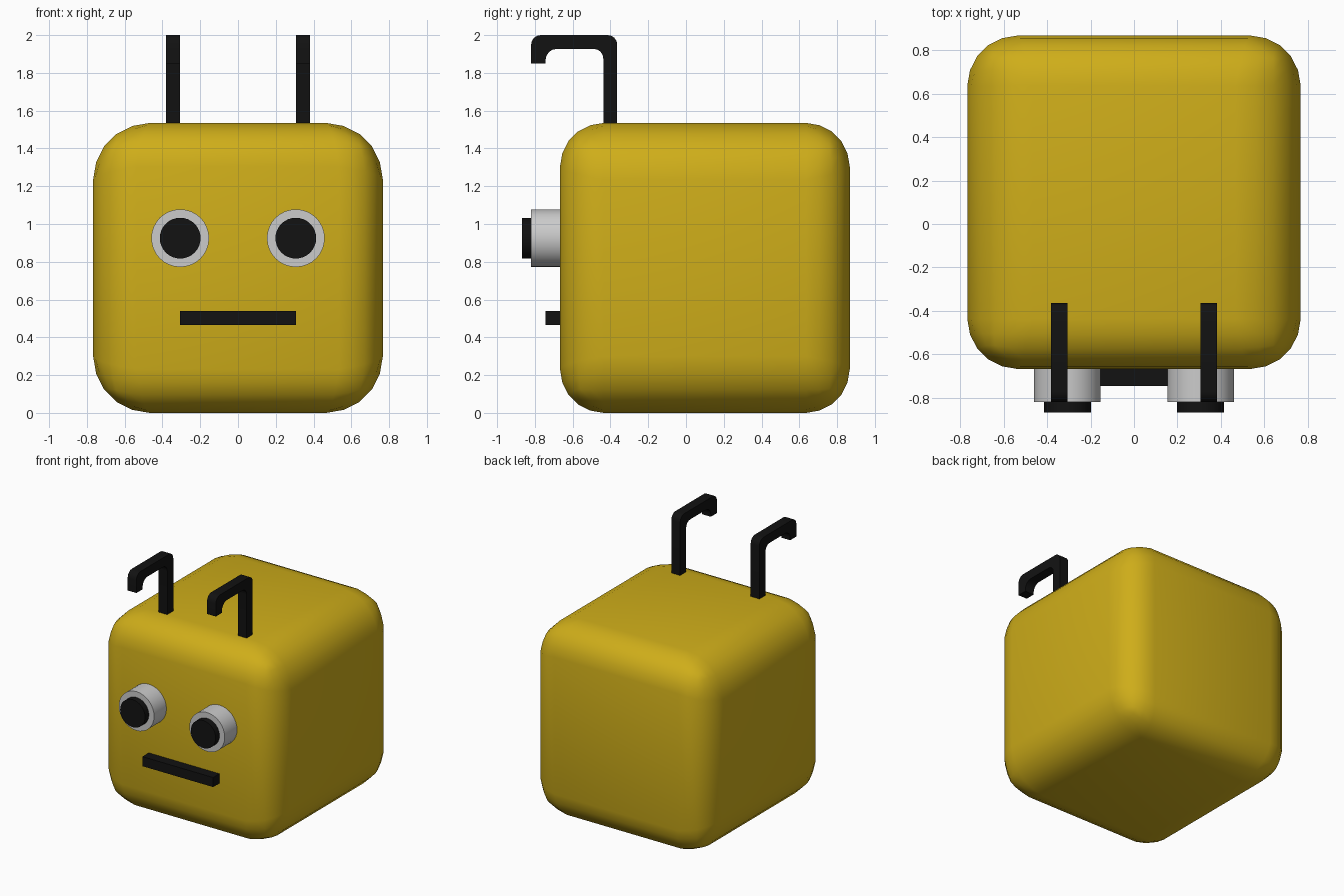
import bpy, bmesh, math
from mathutils import Matrix, Vector

if "Cube" in bpy.data.objects:
    bpy.data.objects.remove(bpy.data.objects["Cube"])


def mat(name, rgb):
    m = bpy.data.materials.new(name)
    m.diffuse_color = (*rgb, 1)
    m.use_nodes = True
    m.node_tree.nodes["Principled BSDF"].inputs["Base Color"].default_value = m.diffuse_color
    return m


YELLOW = mat("yellow", (0.62, 0.42, 0.01))
BLACK = mat("black", (0.006, 0.006, 0.006))
WHITE = mat("white", (0.8, 0.8, 0.8))


def finish(name, bm, material):
    bmesh.ops.recalc_face_normals(bm, faces=bm.faces)
    me = bpy.data.meshes.new(name)
    bm.to_mesh(me)
    bm.free()
    ob = bpy.data.objects.new(name, me)
    bpy.context.collection.objects.link(ob)
    me.materials.append(material)
    return ob


def box(name, lo, hi, material):
    bm = bmesh.new()
    lo, hi = Vector(lo), Vector(hi)
    size = hi - lo
    bmesh.ops.create_cube(bm, size=1, matrix=Matrix.Translation((lo + hi) / 2) @ Matrix.Diagonal((*size, 1)))
    return finish(name, bm, material)


def disc(name, x, z, r, y0, y1, material):
    bm = bmesh.new()
    m = Matrix.Translation((x, (y0 + y1) / 2, z)) @ Matrix.Rotation(math.pi / 2, 4, 'X')
    bmesh.ops.create_cone(bm, cap_ends=True, segments=32, radius1=r, radius2=r, depth=y1 - y0, matrix=m)
    ob = finish(name, bm, material)
    smooth(ob)
    return ob


def smooth(ob):
    bpy.ops.object.select_all(action='DESELECT')
    ob.select_set(True)
    bpy.context.view_layer.objects.active = ob
    bpy.ops.object.shade_smooth_by_angle(angle=math.radians(35))


# Head: rounded cube, front-to-back edges a little rounder
head = box("head", (-0.767, -0.667, 0), (0.767, 0.867, 1.535), YELLOW)
weights = head.data.attributes.new("bevel_weight_edge", 'FLOAT', 'EDGE')
for e in head.data.edges:
    a, b = (head.data.vertices[i].co for i in e.vertices)
    weights.data[e.index].value = 1.0 if abs(a.y - b.y) > 0.1 else 0.77
bev = head.modifiers.new("round", 'BEVEL')
bev.limit_method = 'WEIGHT'
bev.width = 0.3
bev.segments = 5
for p in head.data.polygons:
    p.use_smooth = True

# Mouth bar
box("mouth", (-0.306, -0.745, 0.465), (0.306, -0.6, 0.54), BLACK)

# Antenna side profile (y, z): a hooked bar with rounded bends
def arc(cy, cz, r, a0, a1, n=4):
    return [(cy + r * math.cos(math.radians(a0 + (a1 - a0) * i / n)),
             cz + r * math.sin(math.radians(a0 + (a1 - a0) * i / n))) for i in range(n + 1)]


profile = [(-0.364, 1.5)] + arc(-0.414, 1.95, 0.05, 0, 90) + arc(-0.77, 1.95, 0.05, 90, 180)
profile += [(-0.82, 1.85), (-0.744, 1.85)] + arc(-0.684, 1.867, 0.06, 180, 90)
profile += arc(-0.488, 1.877, 0.05, 90, 0) + [(-0.438, 1.5)]

for side, s in (("left", -1), ("right", 1)):
    # Eye and pupil
    disc(side + "_eye", s * 0.306, 0.925, 0.153, -0.82, -0.6, WHITE)
    disc(side + "_pupil", s * 0.306, 0.925, 0.108, -0.867, -0.8, BLACK)
    # Antenna
    bm = bmesh.new()
    face = bm.faces.new([bm.verts.new((s * 0.306, y, z)) for y, z in profile])
    ext = bmesh.ops.extrude_face_region(bm, geom=[face])
    bmesh.ops.translate(bm, vec=(s * 0.076, 0, 0), verts=[v for v in ext["geom"] if isinstance(v, bmesh.types.BMVert)])
    smooth(finish(side + "_antenna", bm, BLACK))
